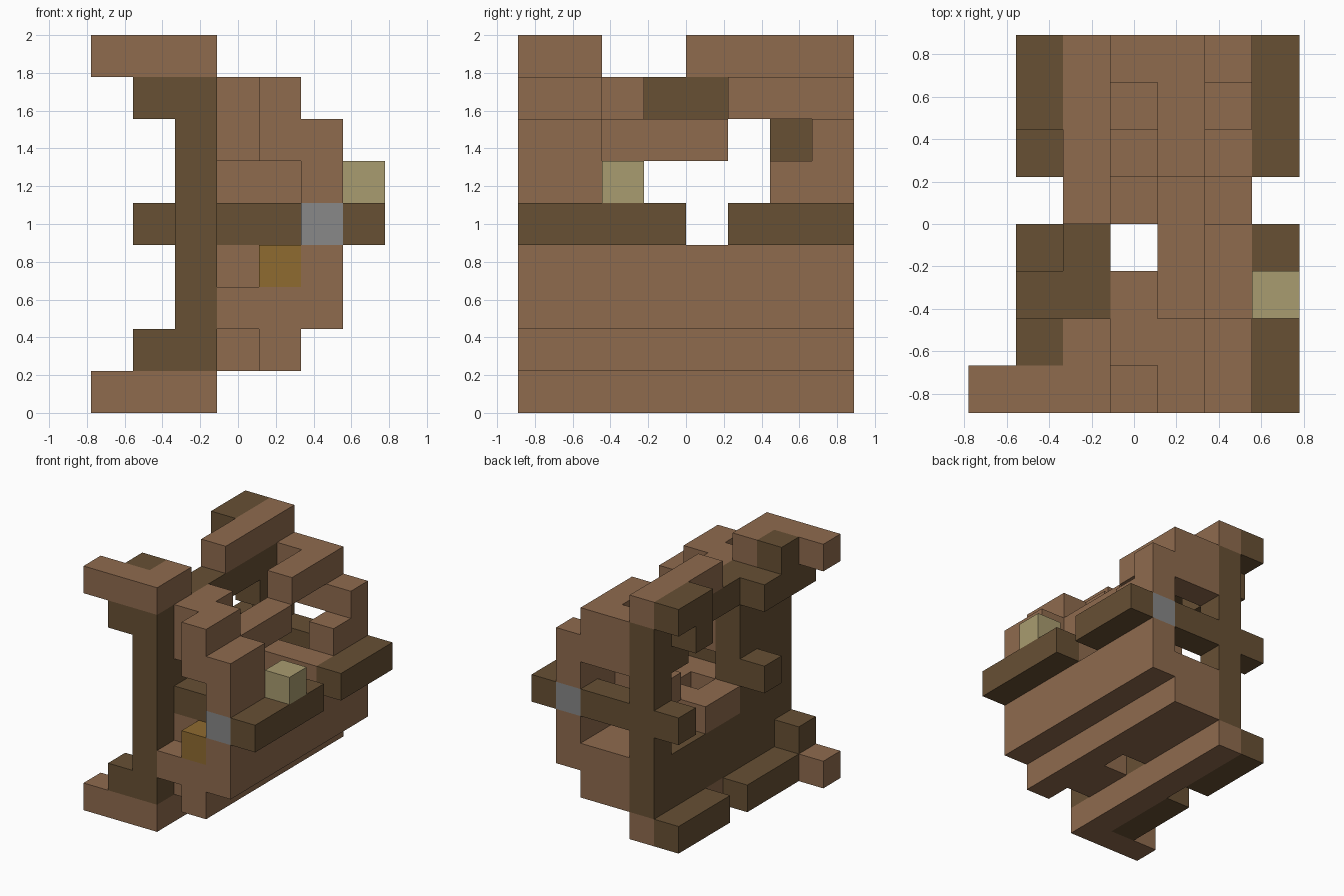
import bpy
import bmesh
from mathutils import Vector

default_cube = bpy.data.objects.get("Cube")
if default_cube:
    bpy.data.objects.remove(default_cube, do_unlink=True)

CELL = 2 / 9
COUNT_X, COUNT_Y = 7, 8


def make_material(name, red, green, blue):
    material = bpy.data.materials.new(name)
    material.use_nodes = True
    color = (red, green, blue, 1)
    material.diffuse_color = color
    shader = next(n for n in material.node_tree.nodes if n.type == 'BSDF_PRINCIPLED')
    shader.inputs["Base Color"].default_value = color
    return material


light_wood = make_material("light brown wood", .275, .147, .076)
dark_wood = make_material("dark brown wood", .136, .08, .034)
pale_wood = make_material("pale tan", .397, .332, .162)
iron = make_material("iron grey", .246, .246, .246)
gold = make_material("dull gold", .275, .147, .03)

parts = []
filled = set()


def span(value):
    """A single cell index, or an inclusive (first, last) pair."""
    first, last = value if isinstance(value, tuple) else (value, value)
    return range(first, last + 1)


def add_part(name, material, *blocks):
    """Collect the cells of a part from blocks given as x, y, z spans."""
    cells = {(x, y, z) for block in blocks
             for x in span(block[0]) for y in span(block[1]) for z in span(block[2])}
    cells -= filled
    filled.update(cells)
    parts.append((name, material, cells))


LENGTH = (0, COUNT_Y - 1)

# Flat dark wall, with its posts and openings
add_part("wall_base", dark_wood, (2, LENGTH, (1, 2)))
add_part("wall_front_panel", dark_wood, (2, (0, 2), (3, 7)))
add_part("wall_back_post", dark_wood, (2, 7, (3, 7)))
add_part("wall_top_beam", dark_wood, (2, LENGTH, 7), (2, 6, 6))
add_part("wall_sill", light_wood, (2, (3, 4), 3))

# Bottom rail and its dark side strips
add_part("bottom_rail", light_wood, (2, LENGTH, 0), ((0, 1), 0, 0))
add_part("bottom_strips", dark_wood, (1, (1, 3), 0), (1, (5, 7), 0), (1, 0, 1))

# Top rails and their dark side blocks
add_part("top_front_rail", light_wood, ((0, 2), 0, 8), (2, 1, 8))
add_part("top_back_rail", light_wood, (2, (4, 7), 8))
add_part("top_front_blocks", dark_wood, (1, (0, 2), 7), (1, 1, 8))
add_part("top_back_blocks", dark_wood, (1, (6, 7), 8), (1, 6, 7))
add_part("middle_pegs", dark_wood, (1, 2, 4), (1, 7, 4))

# Stepped lower shell
add_part("lower_shell_keel", light_wood, (4, LENGTH, 1), (3, (1, 2), 1), (3, (4, 7), 1))
add_part("lower_shell_floor", light_wood, (4, LENGTH, 2), (3, (0, 2), 2), (3, (4, 7), 2))
add_part("lower_shell_side", light_wood, (5, LENGTH, (2, 3)))
add_part("front_inlay", gold, (4, 0, 3))
add_part("inner_filling", light_wood, (3, (1, 2), 3), (3, 4, 3), (4, (1, 5), 3))

# Middle band round the shell
add_part("band_ends", iron, (5, 0, 4), (5, 7, 4))
add_part("band_side", dark_wood, (6, (0, 3), 4), (6, (5, 7), 4))
add_part("band_crossbars", dark_wood, ((3, 4), 1, 4), ((3, 4), 7, 4))
add_part("band_backing", light_wood, (5, (1, 3), 4), (5, (5, 6), 4), ((3, 4), 5, 4))
add_part("latch", pale_wood, (6, 2, 5))

# Broken upper shell
add_part("upper_shell_front", light_wood, (5, (0, 1), (5, 6)), (4, (0, 1), (6, 7)),
         (3, (1, 2), (6, 7)))
add_part("upper_shell_middle", light_wood, (4, (2, 4), 6), ((3, 4), 2, 5))
add_part("upper_shell_back", light_wood, (5, (6, 7), 5), (5, 7, 6),
         ((3, 4), 7, (6, 7)), (4, (5, 6), 7))


def build_part(name, material, cells):
    """Make one mesh from the faces that no neighbouring cell covers."""
    bm = bmesh.new()
    corners = {}

    def corner(point):
        key = tuple(round(c) for c in point)
        if key not in corners:
            x, y, z = key
            corners[key] = bm.verts.new(
                ((x - COUNT_X / 2) * CELL, (y - COUNT_Y / 2) * CELL, z * CELL))
        return corners[key]

    for cell in sorted(cells):
        for axis in range(3):
            for side in (-1, 1):
                normal = Vector((0, 0, 0))
                normal[axis] = side
                neighbour = tuple(round(c) for c in Vector(cell) + normal)
                if neighbour in filled:
                    continue
                across = Vector((0, 0, 0))
                across[(axis + 1) % 3] = 1
                along = normal.cross(across)
                middle = Vector(cell) + Vector((.5, .5, .5)) + normal / 2
                ring = [(-1, -1), (1, -1), (1, 1), (-1, 1)]
                bm.faces.new([corner(middle + across * a / 2 + along * b / 2)
                              for a, b in ring])
    mesh = bpy.data.meshes.new(name)
    bm.to_mesh(mesh)
    bm.free()
    mesh.materials.append(material)
    bpy.context.scene.collection.objects.link(bpy.data.objects.new(name, mesh))


for part in parts:
    build_part(*part)
